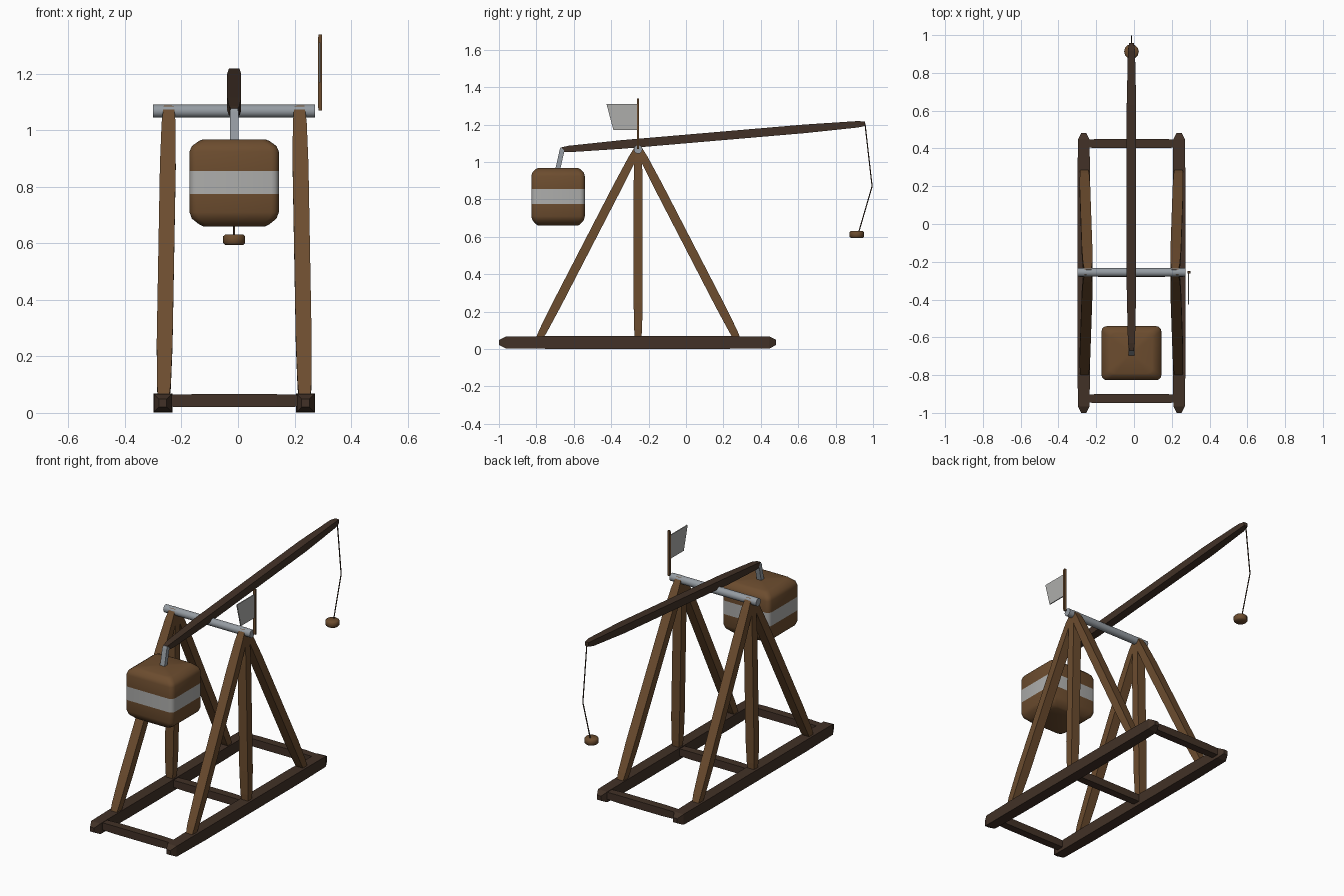
import bpy, bmesh, math
from mathutils import Vector

cube = bpy.data.objects.get("Cube")
if cube:
    bpy.data.objects.remove(cube, do_unlink=True)


def material(name, rgb):
    m = bpy.data.materials.new(name)
    m.use_nodes = True
    color = (*rgb, 1)
    m.diffuse_color = color
    m.node_tree.nodes["Principled BSDF"].inputs["Base Color"].default_value = color
    return m


WOOD = material("warm wood", (0.15, 0.073, 0.028))
DARK = material("dark wood", (0.054, 0.031, 0.02))
PALE = material("pale grey", (0.42, 0.42, 0.41))
STEEL = material("steel", (0.30, 0.33, 0.36))

CX = -0.0135      # middle of the frame
AXLE_Y = -0.256
AXLE_Z = 1.068


def finish(name, bm, mats, smooth=None):
    bmesh.ops.recalc_face_normals(bm, faces=bm.faces)
    me = bpy.data.meshes.new(name)
    bm.to_mesh(me)
    bm.free()
    for m in mats:
        me.materials.append(m)
    ob = bpy.data.objects.new(name, me)
    bpy.context.collection.objects.link(ob)
    if smooth:
        bpy.ops.object.select_all(action='DESELECT')
        ob.select_set(True)
        bpy.context.view_layer.objects.active = ob
        bpy.ops.object.shade_smooth_by_angle(angle=math.radians(smooth))
    return ob


def loft(rings):
    """Skin a list of closed point rings and cap both ends."""
    bm = bmesh.new()
    loops = [[bm.verts.new(p) for p in ring] for ring in rings]
    n = len(loops[0])
    for a, b in zip(loops, loops[1:]):
        for i in range(n):
            j = (i + 1) % n
            bm.faces.new((a[i], a[j], b[j], b[i]))
    bm.faces.new(loops[0][::-1])
    bm.faces.new(loops[-1])
    return bm


def beam(name, start, end, width, depth, mat, tip=0.55, cut=0.03, shoulder=0.92):
    """Hewn timber: a square bar with tapered shoulders and blunt tips."""
    start, end = Vector(start), Vector(end)
    axis = (end - start).normalized()
    side = Vector((0, 1, 0)) if abs(axis.x) > 0.9 else Vector((1, 0, 0))
    side = (side - axis * side.dot(axis)).normalized()
    up = axis.cross(side)
    half = [(0, tip), (cut / (end - start).length, shoulder), (0.2, 1)]
    steps = half + [(1 - t, s) for t, s in reversed(half)]
    rings = []
    for t, s in steps:
        c = start.lerp(end, t)
        rings.append([c + side * (u * s * width / 2) + up * (v * s * depth / 2)
                      for u, v in ((-1, -1), (1, -1), (1, 1), (-1, 1))])
    return finish(name, loft(rings), [mat])


def lathe(name, center, profile, sides, mat, axis='Z', smooth=40):
    """Turned part from (radius, offset) pairs."""
    c = Vector(center)
    rings = []
    for r, h in profile:
        ring = []
        for i in range(sides):
            a = 2 * math.pi * i / sides
            u, v = r * math.cos(a), r * math.sin(a)
            ring.append(c + (Vector((h, u, v)) if axis == 'X' else Vector((u, v, h))))
        rings.append(ring)
    return finish(name, loft(rings), [mat], smooth)


# Base rails and A-frame legs on both sides
for label, s in (("left", 1), ("right", -1)):
    x = CX + s * 0.2525
    beam(label + "_base_rail", (x, -1.0, 0.035), (x, 0.482, 0.035),
         0.067, 0.068, DARK, tip=0.4, cut=0.035)
    for part, dy in (("front_leg", -0.54), ("post", 0), ("rear_leg", 0.54)):
        beam(f"{label}_{part}", (CX + s * 0.25, AXLE_Y + dy, 0.035),
             (CX + s * 0.231, AXLE_Y, 1.08), 0.056, 0.048, WOOD,
             tip=0.65, cut=0.07, shoulder=0.88)

# Cross beams of the base
for part, y in (("front", -0.924), ("middle", AXLE_Y), ("rear", 0.426)):
    beam(part + "_cross_beam", (CX - 0.25, y, 0.043), (CX + 0.25, y, 0.043),
         0.048, 0.046, DARK, tip=0.8)

# Axle
lathe("axle", (CX, AXLE_Y, AXLE_Z), [(0.023, -0.2865), (0.023, 0.2865)], 16, STEEL, 'X')

# Throwing arm and the hanger for the weight
beam("throwing_arm", (CX, -0.668, 1.066), (CX, 0.958, 1.205), 0.05, 0.046, DARK,
     tip=0.5, cut=0.04, shoulder=0.75)
beam("weight_hanger", (CX, -0.660, 1.075), (CX, -0.688, 0.95), 0.03, 0.026, STEEL,
     tip=0.85, cut=0.012, shoulder=1)


# Counterweight: rounded box with a pale band
def rounded_rect(hx, hy, r, z):
    pts = []
    for k, (sx, sy) in enumerate(((1, 1), (-1, 1), (-1, -1), (1, -1))):
        for i in range(4):
            a = math.pi / 2 * (k + i / 3)
            pts.append(Vector((CX + sx * (hx - r) + r * math.cos(a),
                               -0.684 + sy * (hy - r) + r * math.sin(a), z)))
    return pts


LOW, HIGH = 0.775, 0.856
levels = [(0.048, 0.660), (0.034, 0.667), (0.008, 0.688), (0, 0.71), (0, LOW),
          (0, HIGH), (0, 0.925), (0.008, 0.944), (0.034, 0.963), (0.048, 0.968)]
bm = loft([rounded_rect(0.158 - i, 0.143 - i * 0.75, 0.026, z) for i, z in levels])
bm.faces.ensure_lookup_table()
bmesh.ops.poke(bm, faces=[bm.faces[-1]], offset=0.005)
for f in bm.faces:
    f.material_index = int(LOW < f.calc_center_median().z < HIGH)
finish("counterweight", bm, [WOOD, PALE], 50)

# Sling rope and its pouch
rope = bpy.data.curves.new("sling_rope", 'CURVE')
rope.dimensions = '3D'
rope.bevel_depth = 0.0035
rope.bevel_resolution = 1
rope.use_fill_caps = True
line = rope.splines.new('POLY')
path = [(0.957, 1.205), (0.995, 0.87), (0.922, 0.62)]
line.points.add(len(path) - 1)
for p, (y, z) in zip(line.points, path):
    p.co = (CX, y, z, 1)
rope.materials.append(DARK)
bpy.context.collection.objects.link(bpy.data.objects.new("sling_rope", rope))
lathe("sling_pouch", (CX, 0.913, 0.613),
      [(0.031, -0.019), (0.039, -0.012), (0.039, 0.012), (0.031, 0.019)], 12, WOOD, smooth=50)

# Pennant on its pole
beam("flag_pole", (0.291, AXLE_Y, 1.07), (0.291, AXLE_Y, 1.34), 0.014, 0.012, WOOD,
     tip=0.9, cut=0.01, shoulder=1)
outline = [(AXLE_Y, 1.31), (-0.425, 1.31), (-0.388, 1.17), (AXLE_Y, 1.17)]
finish("flag", loft([[Vector((x, y, z)) for y, z in outline] for x in (0.286, 0.292)]), [PALE])
